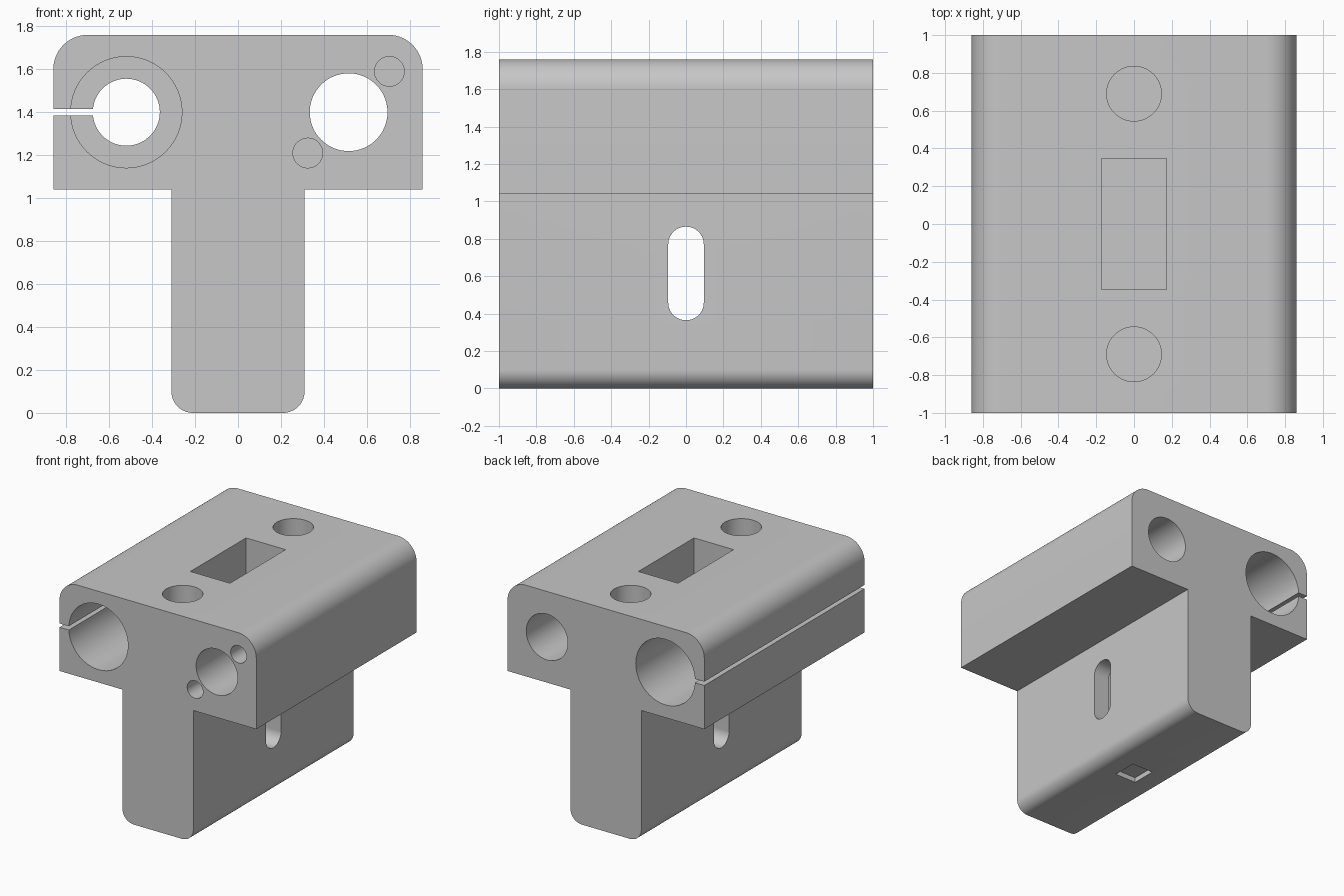
import bpy, bmesh, math
from mathutils import Vector, Matrix

if "Cube" in bpy.data.objects:
    bpy.data.objects.remove(bpy.data.objects["Cube"])

grey = bpy.data.materials.new("plain grey")
grey.use_nodes = True
colour = (0.57, 0.57, 0.57, 1)
grey.diffuse_color = colour
grey.node_tree.nodes["Principled BSDF"].inputs["Base Color"].default_value = colour

# Rotations taking a cylinder's z axis onto each axis
AXIS = {"x": Matrix.Rotation(math.pi / 2, 4, "Y"),
        "y": Matrix.Rotation(math.pi / 2, 4, "X"),
        "z": Matrix.Identity(4)}


def make_object(name, bm):
    bmesh.ops.recalc_face_normals(bm, faces=bm.faces)
    mesh = bpy.data.meshes.new(name)
    bm.to_mesh(mesh)
    bm.free()
    mesh.materials.append(grey)
    obj = bpy.data.objects.new(name, mesh)
    bpy.context.collection.objects.link(obj)
    return obj


def cylinder(name, axis, centre, radius, length):
    bm = bmesh.new()
    bmesh.ops.create_cone(bm, cap_ends=True, segments=64, radius1=radius,
                          radius2=radius, depth=length,
                          matrix=Matrix.Translation(centre) @ AXIS[axis])
    return make_object(name, bm)


def box(name, low, high):
    low, high = Vector(low), Vector(high)
    bm = bmesh.new()
    bmesh.ops.create_cube(bm, size=1, matrix=Matrix.Translation((low + high) / 2)
                          @ Matrix.Diagonal((high - low).to_4d()))
    for v in bm.verts:
        v.co = v.co
    return make_object(name, bm)


def rounded_prism(name, corners, place, sweep, steps=14):
    """Extrude a polygon of (u, v, radius) right-angled corners."""
    bm = bmesh.new()
    verts = []
    for i, (u, v, r) in enumerate(corners):
        p = Vector((u, v))
        if not r:
            verts.append(bm.verts.new(place(u, v)))
            continue
        before = (Vector(corners[i - 1][:2]) - p).normalized()
        after = (Vector(corners[(i + 1) % len(corners)][:2]) - p).normalized()
        centre = p + (before + after) * r
        for k in range(steps + 1):
            a = k / steps * math.pi / 2
            q = centre - after * r * math.cos(a) - before * r * math.sin(a)
            verts.append(bm.verts.new(place(*q)))
    face = bm.faces.new(verts)
    grown = bmesh.ops.extrude_face_region(bm, geom=[face])["geom"]
    bmesh.ops.translate(bm, vec=sweep,
                        verts=[g for g in grown if isinstance(g, bmesh.types.BMVert)])
    return make_object(name, bm)


# T-shaped body: wide head on a narrow stem
half = [(0.31, 0, 0.10), (0.31, 1.04, 0), (0.86, 1.04, 0), (0.86, 1.76, 0.16)]
outline = half + [(-u, v, r) for u, v, r in reversed(half)]
body = rounded_prism("carriage_body", outline,
                     lambda u, v: (u, -1, v), (0, 2, 0))

cutters = []

# Clamped bearing bore: narrow in the middle, wide at both ends, with a slit
bore = (-0.52, 0, 1.40)
cutters.append(cylinder("bearing_rod_bore", "y", bore, 0.156, 2.4))
for side in (-1, 1):
    cutters.append(cylinder("bearing_seat", "y", (-0.52, side * 0.67, 1.40), 0.259, 1.0))
cutters.append(box("clamp_slit", (-1, -1.2, 1.385), (-0.60, 1.2, 1.415)))

# Plain bore with two blind screw holes on the front
cutters.append(cylinder("nut_bore", "y", (0.515, 0, 1.40), 0.181, 2.4))
for x, z in ((0.325, 1.21), (0.705, 1.59)):
    cutters.append(cylinder("screw_hole", "y", (x, -0.9, z), 0.069, 1.0))

# Blind round sockets and deep rectangular pocket in the top
for side in (-1, 1):
    cutters.append(cylinder("top_socket", "z", (0, side * 0.69, 1.3), 0.145, 2.0))
cutters.append(box("top_pocket", (-0.173, -0.347, 0.25), (0.173, 0.347, 2)))

# Rounded slot through the stem
slot = [(-0.095, 0.365, 0.094), (0.095, 0.365, 0.094),
        (0.095, 0.865, 0.094), (-0.095, 0.865, 0.094)]
cutters.append(rounded_prism("stem_slot", slot, lambda u, v: (-0.5, u, v), (1, 0, 0)))

# Shallow square recess underneath
cutters.append(box("bottom_recess", (-0.095, -0.1, -0.1), (0.095, 0.1, 0.04)))

bpy.context.view_layer.objects.active = body
for cutter in cutters:
    cut = body.modifiers.new(cutter.name, "BOOLEAN")
    cut.operation = "DIFFERENCE"
    cut.solver = "EXACT"
    cut.object = cutter
    bpy.ops.object.modifier_apply(modifier=cut.name)
    bpy.data.objects.remove(cutter)

bpy.ops.object.select_all(action="DESELECT")
body.select_set(True)
bpy.ops.object.shade_smooth_by_angle(angle=math.radians(30))
